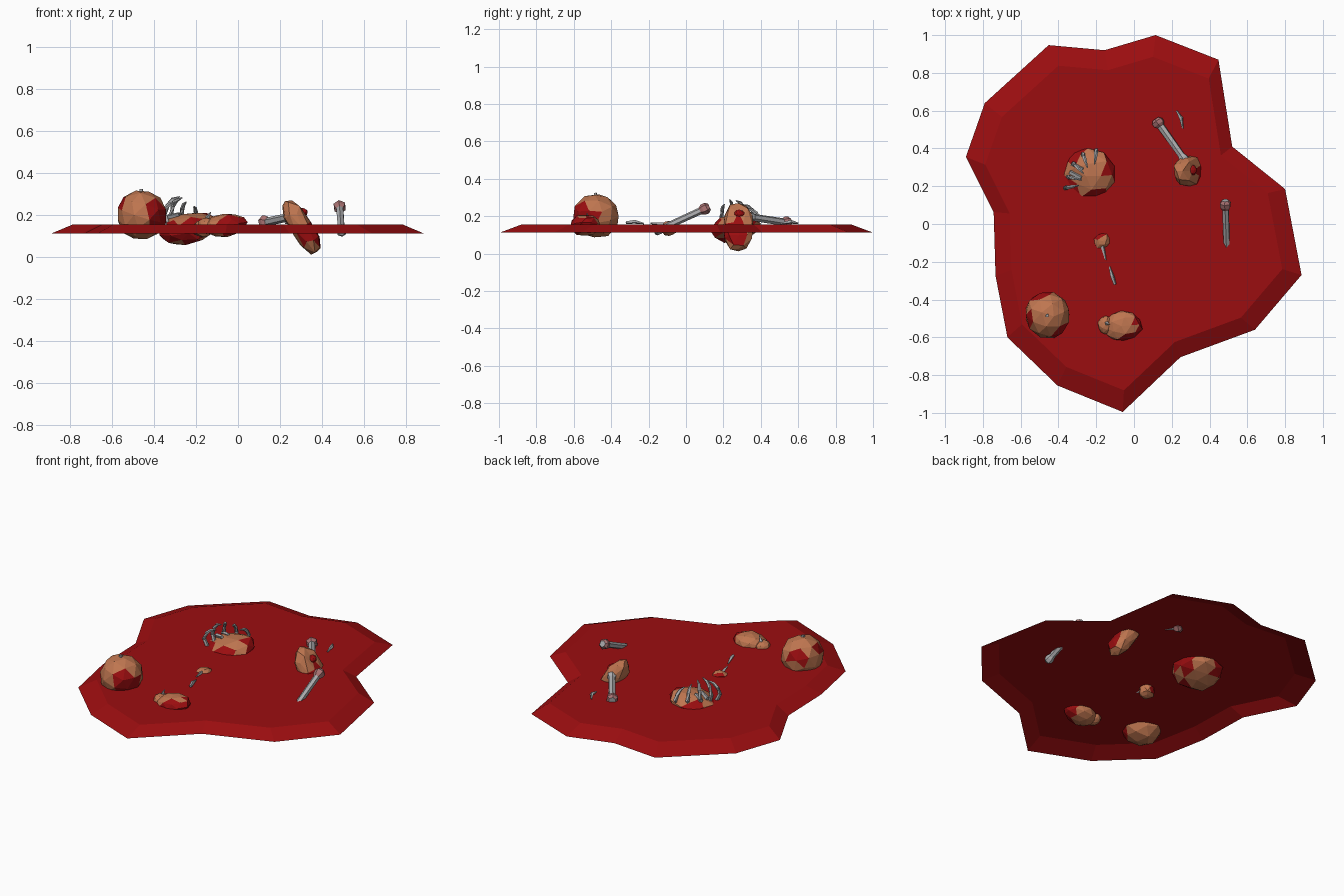
import bpy, bmesh, math, random
from mathutils import Vector, Euler

if "Cube" in bpy.data.objects:
    bpy.data.objects.remove(bpy.data.objects["Cube"])

random.seed(4)


def mat(name, rgb):
    m = bpy.data.materials.new(name)
    m.diffuse_color = (*rgb, 1)
    m.use_nodes = True
    m.node_tree.nodes["Principled BSDF"].inputs["Base Color"].default_value = m.diffuse_color
    return m


BLOOD = mat("blood_red", (0.33, 0.004, 0.005))
SKIN = mat("skin_tan", (0.52, 0.18, 0.08))
BONE = mat("bone_grey", (0.42, 0.42, 0.43))
PINK = mat("bone_end_pink", (0.40, 0.17, 0.17))


def finish(bm, name, mats, recalc=True):
    if recalc:
        bmesh.ops.recalc_face_normals(bm, faces=bm.faces[:])
    me = bpy.data.meshes.new(name)
    bm.to_mesh(me)
    bm.free()
    for m in mats:
        me.materials.append(m)
    ob = bpy.data.objects.new(name, me)
    bpy.context.collection.objects.link(ob)
    return ob


def chunk(name, loc, size, rot=(0, 0, 0), wounds=(), jitter=0.06, box=0.0):
    """Faceted lump; faces within a cone of each wound direction are red."""
    bm = bmesh.new()
    bmesh.ops.create_icosphere(bm, subdivisions=2, radius=1)
    for v in bm.verts:
        c = v.co / max(abs(t) for t in v.co)
        v.co = v.co.lerp(c, box) * (1 + random.uniform(-jitter, jitter))
    R = Euler([math.radians(a) for a in rot]).to_matrix()
    for v in bm.verts:
        v.co = R @ Vector([a * b for a, b in zip(v.co, size)])
    bm.normal_update()
    for f in bm.faces:
        d = f.calc_center_median().normalized()
        for w, ang in wounds:
            if d.angle(Vector(w)) < math.radians(ang):
                f.material_index = 1
    for v in bm.verts:
        v.co += Vector(loc)
    return finish(bm, name, [SKIN, BLOOD])


def tube(name, pts, radii, sides=6, mats=(BONE,), ends=()):
    """Faceted tube along a path; ring spans listed in ends use material 1."""
    bm = bmesh.new()
    pts = [Vector(p) for p in pts]
    rings = []
    for i, (p, r) in enumerate(zip(pts, radii)):
        t = (pts[min(i + 1, len(pts) - 1)] - pts[max(i - 1, 0)]).normalized()
        a = t.cross(Vector((0.31, 0.2, 0.93))).normalized()
        b = t.cross(a)
        rings.append([bm.verts.new(p + r * (a * math.cos(k * math.tau / sides)
                                            + b * math.sin(k * math.tau / sides)))
                      for k in range(sides)])
    for i in range(len(rings) - 1):
        for k in range(sides):
            n = (k + 1) % sides
            f = bm.faces.new((rings[i][k], rings[i][n], rings[i + 1][n], rings[i + 1][k]))
            f.material_index = int(i in ends)
    bm.faces.new(rings[0])
    f = bm.faces.new(rings[-1])
    f.material_index = int(len(rings) - 2 in ends)
    return finish(bm, name, mats)


# Blood pool: open shell, flat top with sloping rim
outline = [(0.114, 1.0), (0.447, 0.87), (0.52, 0.41), (0.80, 0.185), (0.887, -0.27),
           (0.64, -0.56), (0.246, -0.705), (-0.06, -0.995), (-0.405, -0.855),
           (-0.67, -0.60), (-0.733, -0.275), (-0.743, 0.063), (-0.89, 0.355),
           (-0.79, 0.64), (-0.452, 0.947), (-0.156, 0.92)][::-1]
bm = bmesh.new()
low = [bm.verts.new((x, y, 0.112)) for x, y in outline]
top = [bm.verts.new((x * 0.885, y * 0.885, 0.155)) for x, y in outline]
bm.faces.new(top)
for i in range(len(low)):
    j = (i + 1) % len(low)
    bm.faces.new((low[i], low[j], top[j], top[i]))
finish(bm, "blood_pool", [BLOOD], recalc=False)

# Round chunk with red patches and a bone stub
chunk("round_chunk", (-0.46, -0.48, 0.2), (0.12, 0.127, 0.12), (10, 15, 20),
      [((0.8, -0.55, -0.1), 42), ((-0.3, 0.9, 0.3), 25), ((-0.8, -0.1, 0.5), 20)], 0.04)
tube("round_chunk_stub", [(-0.46, -0.48, 0.25), (-0.46, -0.485, 0.325)], [0.012, 0.01], 4)

# Flat front chunk with a spike
chunk("front_chunk", (-0.06, -0.54, 0.152), (0.105, 0.082, 0.056), (0, -8, 5),
      [((0.3, -1, 0), 52), ((1, 0.2, 0), 35), ((0.1, 0.1, 1), 14)])
chunk("front_chunk_lobe", (-0.15, -0.535, 0.15), (0.042, 0.05, 0.04))
tube("front_chunk_spike", [(-0.14, -0.52, 0.15), (-0.145, -0.525, 0.19), (-0.13, -0.53, 0.215)],
     [0.013, 0.011, 0.003], 4)

# Torso chunk with ribs curving inward along its back left edge
chunk("torso_chunk", (-0.24, 0.265, 0.137), (0.138, 0.135, 0.07), (10, -10, 0),
      [((1, 0.2, 0.1), 30), ((-0.8, -0.6, 0), 38), ((-0.5, 0.8, 0.1), 30),
       ((0.2, -1, -0.1), 38)], 0.06, 0.15)
for i, (x, y) in enumerate([(-0.365, 0.19), (-0.35, 0.25), (-0.32, 0.32), (-0.27, 0.37), (-0.2, 0.39)]):
    ins = (Vector((-0.22, 0.22)) - Vector((x, y))).normalized()
    h = (0.11, 0.135, 0.13, 0.11, 0.09)[i]
    path = [(x + ins.x * d, y + ins.y * d, 0.15 + h * z)
            for d, z in ((0.02, 0), (0.0, 0.4), (0.015, 0.72), (0.04, 0.93), (0.075, 1.02))]
    tube("rib_%d" % (i + 1), path, [0.012, 0.012, 0.011, 0.009, 0.003], 5)

# Rib stubs lying on the torso
for i, (x, y) in enumerate([(-0.31, 0.255), (-0.3, 0.3)]):
    tube("torso_stub_%d" % (i + 1), [(x - 0.03, y + 0.02, 0.19), (x + 0.03, y - 0.01, 0.205)],
         [0.012, 0.01], 4)

# Leaning limb chunk pushed through the pool
chunk("limb_chunk", (0.303, 0.28, 0.142), (0.052, 0.08, 0.143), (0, 148, 0),
      [((0.85, -0.25, 0.1), 52), ((0.1, -1, -0.3), 35)], 0.04, 0.45)
chunk("limb_nub", (0.305, 0.285, 0.212), (0.028, 0.03, 0.022), wounds=[((0, 0, 1), 180)])
tube("limb_stub", [(0.27, 0.29, 0.21), (0.318, 0.295, 0.222)], [0.011, 0.01], 4)

# Small chunk with a spike
chunk("small_chunk", (-0.168, -0.09, 0.135), (0.044, 0.042, 0.04), (0, 0, 20),
      [((-0.5, 0.8, 0.3), 45), ((0.7, -0.7, 0), 30)], 0.06, 0.3)
tube("small_chunk_spike", [(-0.168, -0.11, 0.155), (-0.15, -0.19, 0.162)], [0.012, 0.004], 4)


def long_bone(name, a, b, r):
    a, b = Vector(a), Vector(b)
    ts = (0, 0.05, 0.12, 0.17, 0.85, 0.9, 0.97, 1)
    ks = (0.9, 1.5, 1.4, 0.9, 0.85, 1.15, 1.15, 0.7)
    tube(name, [a.lerp(b, t) for t in ts], [r * k for k in ks], 6, (BONE, PINK), (0, 1, 2))


# Long bones with knobbed pink ends
long_bone("back_bone", (0.115, 0.555, 0.163), (0.275, 0.33, 0.198), 0.023)
long_bone("side_bone", (0.483, 0.125, 0.25), (0.493, -0.17, 0.115), 0.021)

# Loose splinters
tube("back_splinter", [(0.225, 0.6, 0.162), (0.25, 0.56, 0.17), (0.258, 0.505, 0.16)],
     [0.004, 0.011, 0.004], 4)
tube("middle_splinter", [(-0.13, -0.225, 0.16), (-0.115, -0.275, 0.17), (-0.1, -0.32, 0.165)],
     [0.004, 0.011, 0.008], 4)
